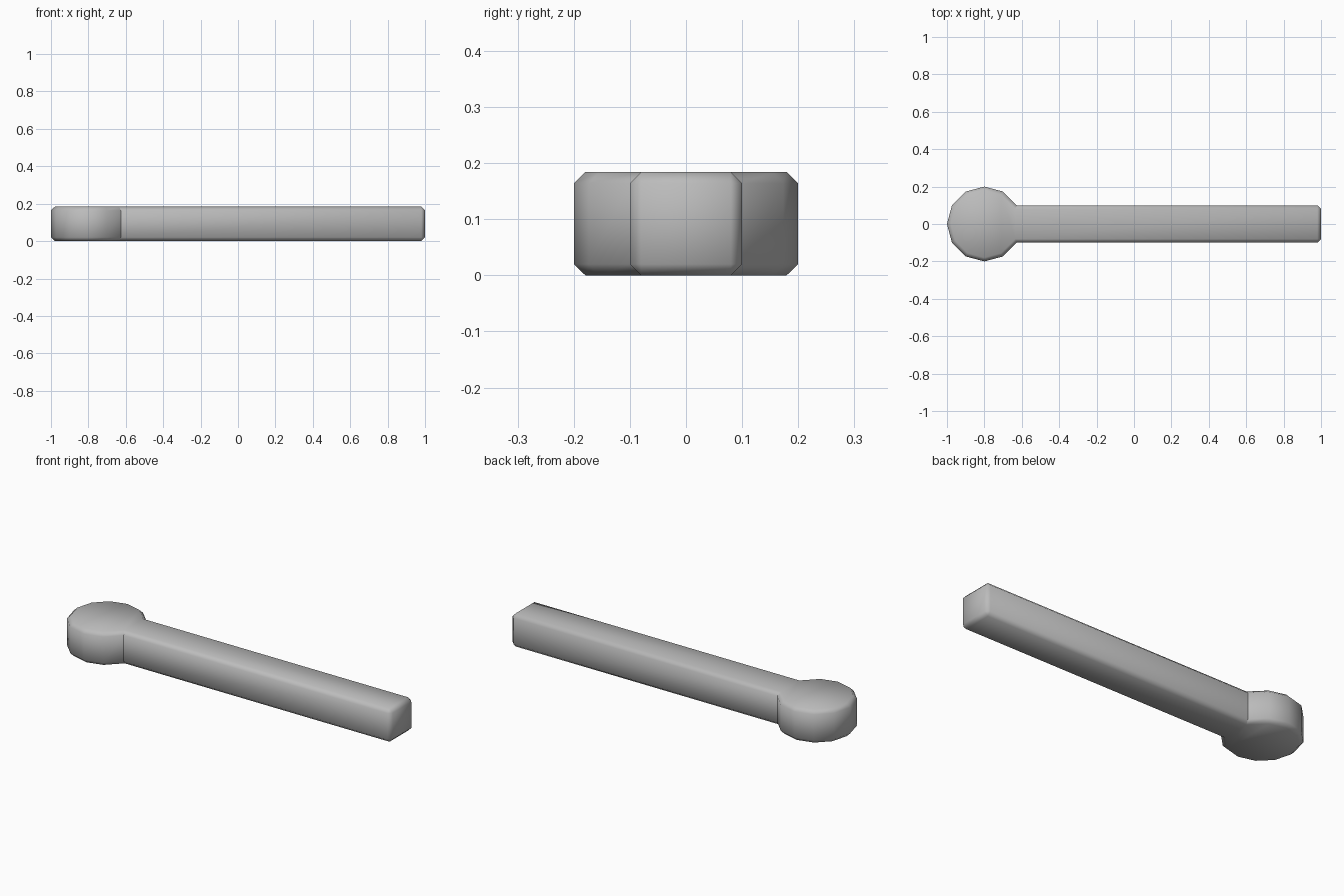
import bpy, bmesh
from math import cos, sin, pi

cube = bpy.data.objects.get("Cube")
if cube:
    bpy.data.objects.remove(cube, do_unlink=True)

HEIGHT, RADIUS, HEAD_X, CHAMFER = 0.184, 0.2, -0.8, 0.02

grey = bpy.data.materials.new("plain grey")
grey.use_nodes = True
colour = (0.5, 0.5, 0.5, 1)
grey.diffuse_color = colour
grey.node_tree.nodes["Principled BSDF"].inputs["Base Color"].default_value = colour

# Outline: round head with its +x corner left out, then the bar's far end
angles = [pi / 6 * i for i in range(1, 12)]
outline = [(HEAD_X + RADIUS * cos(a), RADIUS * sin(a)) for a in angles]
half_width = outline[0][1]
outline += [(1, -half_width), (1, half_width)]
count = len(outline)
head, bar = list(range(11)), [10, 11, 12, 0]

bm = bmesh.new()
low = [bm.verts.new((x, y, 0)) for x, y in outline]
high = [bm.verts.new((x, y, HEIGHT)) for x, y in outline]
for part in (head, bar):
    bm.faces.new([high[i] for i in part])
    bm.faces.new([low[i] for i in reversed(part)])
for i in range(count):
    j = (i + 1) % count
    bm.faces.new((low[i], low[j], high[j], high[i]))
bm.normal_update()

# Chamfer the rims and the bar's end, leaving the head's facets alone
rims = [e for e in bm.edges if e.calc_face_angle() > 1]
bmesh.ops.bevel(bm, geom=rims, offset=CHAMFER, offset_type='OFFSET',
                segments=1, profile=0.5, affect='EDGES')
bmesh.ops.recalc_face_normals(bm, faces=bm.faces[:])

# Smooth shading with a crease where the bar meets the head
for f in bm.faces:
    f.smooth = True
for e in bm.edges:
    e.smooth = e.calc_face_angle_signed(0) > -0.3

mesh = bpy.data.meshes.new("lever")
bm.to_mesh(mesh)
bm.free()
mesh.materials.append(grey)
lever = bpy.data.objects.new("lever", mesh)
bpy.context.collection.objects.link(lever)
